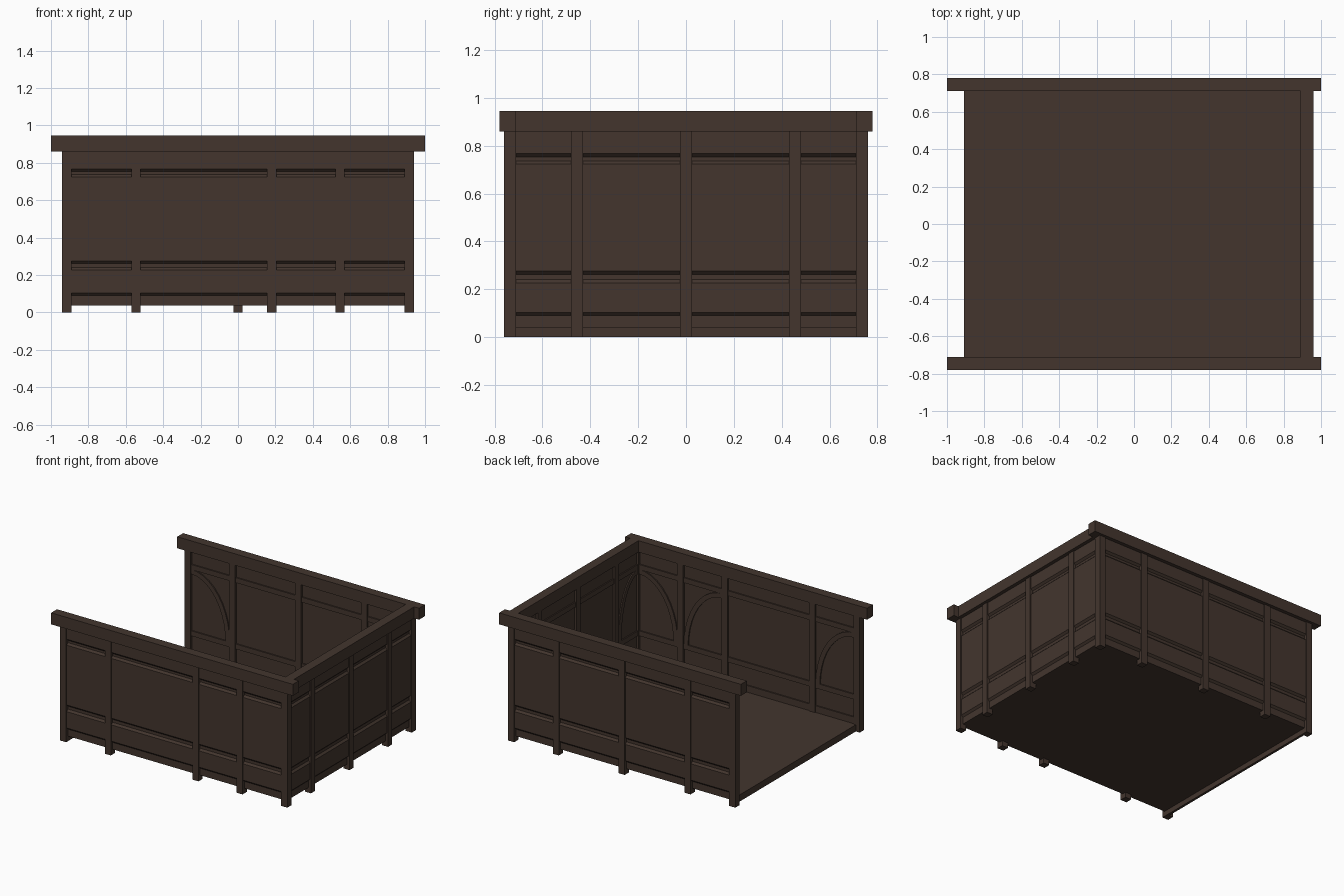
import bpy, bmesh, math
from mathutils import Matrix, Vector

if "Cube" in bpy.data.objects:
    bpy.data.objects.remove(bpy.data.objects["Cube"])

wood = bpy.data.materials.new("dark brown wood")
wood.diffuse_color = (0.056, 0.036, 0.027, 1)
wood.use_nodes = True
wood.node_tree.nodes["Principled BSDF"].inputs["Base Color"].default_value = wood.diffuse_color


def make(name, bm, mat=Matrix()):
    bmesh.ops.transform(bm, matrix=mat, verts=bm.verts)
    bmesh.ops.recalc_face_normals(bm, faces=bm.faces)
    me = bpy.data.meshes.new(name)
    bm.to_mesh(me)
    bm.free()
    me.materials.append(wood)
    ob = bpy.data.objects.new(name, me)
    bpy.context.collection.objects.link(ob)
    return ob


def box(name, x, y, z, mat=Matrix()):
    bm = bmesh.new()
    bmesh.ops.create_cube(bm, size=1)
    for v in bm.verts:
        v.co = Vector([sum(r) / 2 + c * (r[1] - r[0]) for r, c in zip((x, y, z), v.co)])
    return make(name, bm, mat)


def extrude(name, points, offset, mat):
    bm = bmesh.new()
    f = bm.faces.new([bm.verts.new(p) for p in points])
    ext = bmesh.ops.extrude_face_region(bm, geom=[f])
    bmesh.ops.translate(bm, vec=offset, verts=[g for g in ext["geom"] if isinstance(g, bmesh.types.BMVert)])
    return make(name, bm, mat)


OUT, IN, BACK = 0.018, 0.004, -0.010   # panel face, groove floor, inner panel face
C = 0.014                              # slope height at panel edges


def panel(name, u0, u1, z0, z1, mat, top=True):
    # infill board with sloped lower and upper edges on the outside
    pts = [(u0, BACK, z0), (u0, IN, z0), (u0, OUT, z0 + C)]
    pts += [(u0, OUT, z1 - C), (u0, IN, z1)] if top else [(u0, OUT, z1)]
    pts += [(u0, BACK, z1)]
    extrude(name, pts, (u1 - u0, 0, 0), mat)


def brace(name, u_low, u_top, mat):
    # quarter-arch timber: upright at the low post, level at the top of the far post
    n, w, z0, h = 10, 0.035, 0.26, 0.47
    r = u_low - u_top
    s = math.copysign(w, r)
    arc = [i * math.pi / 2 / n for i in range(n + 1)]
    outer = [(u_top + r * math.cos(a), BACK - 0.009, z0 + h * math.sin(a)) for a in arc]
    inner = [(u_top + (r - s) * math.cos(a), BACK - 0.009, z0 + (h - w) * math.sin(a)) for a in reversed(arc)]
    extrude(name, outer + inner, (0, 0.015, 0), mat)


def wall(name, mat, half, posts, rail_half, braces):
    # local axes: x along the wall, y outward, z up
    for i, u in enumerate(posts):
        box(f"{name}_post_{i}", (u - 0.025, u + 0.025), (-0.025, 0.025), (0, 0.862), mat)
    box(f"{name}_top_rail", (-rail_half, rail_half), (-0.025, 0.045), (0.86, 0.946), mat)
    panel(f"{name}_low_panel", -half, half, 0.09, 0.24, mat)
    panel(f"{name}_middle_panel", -half, half, 0.262, 0.737, mat)
    panel(f"{name}_high_panel", -half, half, 0.754, 0.86, mat, top=False)
    for part, z0, z1 in (("sill", 0.038, 0.1), ("lower_rail", 0.232, 0.27), ("upper_rail", 0.728, 0.766)):
        box(f"{name}_{part}", (-half, half), (BACK - 0.009, IN), (z0, z1), mat)
    for i, (a, b) in enumerate(braces):
        brace(f"{name}_brace_{i}", a, b, mat)


# walls: front, back and right side (left side is open)
front = Matrix.Translation((0, -0.735, 0)) @ Matrix.Scale(-1, 4, (0, 1, 0))
back = Matrix.Translation((0, 0.735, 0))
right = Matrix.Translation((0.915, 0, 0)) @ Matrix.Rotation(-math.pi / 2, 4, "Z")
wall("front_wall", front, 0.9, (-0.915, -0.545, 0.18, 0.545, 0.915), 1.0,
     ((-0.57, -0.89), (0.57, 0.89), (0.52, 0.205)))
wall("back_wall", back, 0.9, (-0.915, -0.545, 0, 0.545, 0.915), 1.0,
     ((-0.57, -0.89), (0.57, 0.89)))
wall("right_wall", right, 0.715, (-0.455, 0, 0.455), 0.71,
     ((-0.48, -0.71), (0.48, 0.71)))

# floor and the beam under its open edge
box("floor", (-0.908, 0.905), (-0.725, 0.725), (0.038, 0.05))
box("floor_edge_beam", (-0.908, -0.89), (-0.715, 0.715), (0, 0.04))
